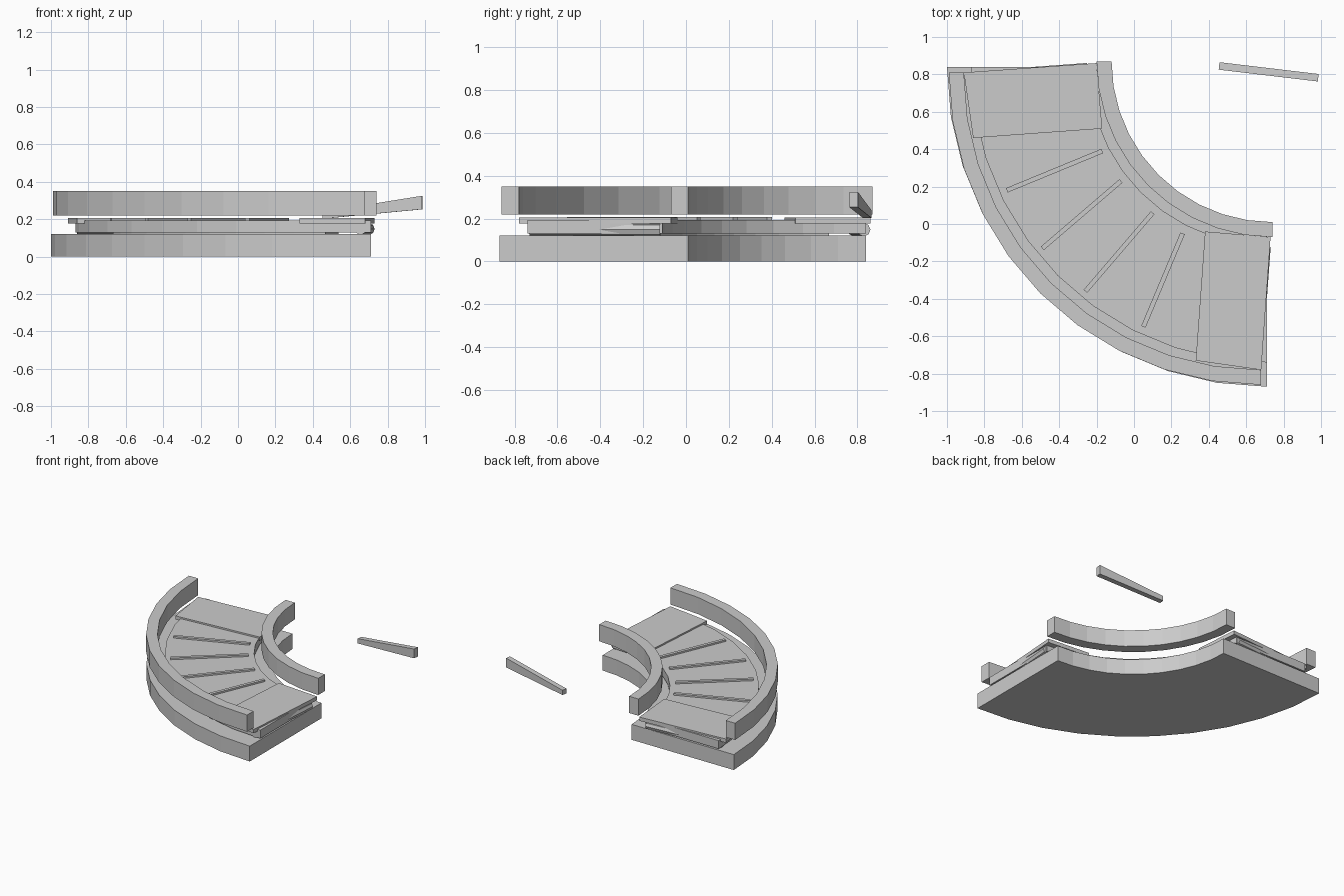
import bpy, bmesh, math
from mathutils import Vector

if "Cube" in bpy.data.objects:
    bpy.data.objects.remove(bpy.data.objects["Cube"])


def make_object(name, verts, faces):
    mesh = bpy.data.meshes.new(name)
    mesh.from_pydata(verts, [], faces)
    bm = bmesh.new()
    bm.from_mesh(mesh)
    bmesh.ops.recalc_face_normals(bm, faces=bm.faces)
    bm.to_mesh(mesh)
    bm.free()
    ob = bpy.data.objects.new(name, mesh)
    bpy.context.collection.objects.link(ob)
    return ob


def sector(name, centre, r_in, r_out, z0, z1, a0=180, a1=270, n=10):
    """Faceted quarter ring with a rectangular section."""
    section = [(r_in, z0), (r_out, z0), (r_out, z1), (r_in, z1)]
    verts, faces = [], [(0, 1, 2, 3), tuple(4 * n + k for k in range(4))]
    for i in range(n + 1):
        a = math.radians(a0 + (a1 - a0) * i / n)
        verts += [(centre[0] + r * math.cos(a), centre[1] + r * math.sin(a), z)
                  for r, z in section]
    for i in range(n):
        for k in range(4):
            j = (k + 1) % 4
            faces.append((4 * i + k, 4 * i + j, 4 * i + 4 + j, 4 * i + 4 + k))
    return make_object(name, verts, faces)


def hexahedron(name, bottom, top):
    return make_object(name, bottom + top,
                       [(3, 2, 1, 0), (4, 5, 6, 7)] +
                       [(k, (k + 1) % 4, 4 + (k + 1) % 4, 4 + k) for k in range(4)])


def plate(name, pts, z0, z1):
    return hexahedron(name, [(x, y, z0) for x, y in pts], [(x, y, z1) for x, y in pts])


def bar(name, a, b, width, za, zb):
    """Straight bar in plan; za and zb are (bottom, top) at either end."""
    d = Vector((b[0] - a[0], b[1] - a[1])).normalized() * width / 2
    corners = [(a[0] - d.y, a[1] + d.x, za), (a[0] + d.y, a[1] - d.x, za),
               (b[0] + d.y, b[1] - d.x, zb), (b[0] - d.y, b[1] + d.x, zb)]
    return hexahedron(name, [(x, y, z[0]) for x, y, z in corners],
                      [(x, y, z[1]) for x, y, z in corners])


def roller(name, a, b, radius):
    a, b = Vector(a), Vector(b)
    bm = bmesh.new()
    bmesh.ops.create_cone(bm, cap_ends=True, segments=8, radius1=radius,
                          radius2=radius, depth=(b - a).length)
    mesh = bpy.data.meshes.new(name)
    bm.to_mesh(mesh)
    bm.free()
    ob = bpy.data.objects.new(name, mesh)
    ob.location = (a + b) / 2
    ob.rotation_euler = (b - a).to_track_quat('Z', 'Y').to_euler()
    bpy.context.collection.objects.link(ob)


def swap(p):
    """Mirror a plan point across the bend's diagonal."""
    return (p[1] - 0.13, p[0] + 0.13) + tuple(p[2:])


CENTRE = (0.71, 0.84)

# Curved base, belt spacer and belt
sector("base", CENTRE, 0.83, 1.71, 0.0, 0.12)
sector("belt_spacer", CENTRE, 1.0, 1.40, 0.118, 0.131, 190, 260)
sector("belt", CENTRE, 0.95, 1.58, 0.13, 0.194)

# Guard rails
sector("outer_rail", (0.68, 0.81), 1.59, 1.67, 0.22, 0.35)
sector("inner_rail", (0.74, 0.87), 0.86, 0.94, 0.22, 0.35)

# End plates and rollers, one at each mouth of the bend
end = [(0.38, -0.04), (0.73, -0.07), (0.68, -0.78), (0.33, -0.73)]
plate("end_plate_front", end, 0.177, 0.206)
plate("end_plate_back", [swap(p) for p in end], 0.177, 0.206)
r0, r1 = (0.70, -0.12, 0.148), (0.655, -0.73, 0.148)
roller("roller_front", r0, r1, 0.031)
roller("roller_back", swap(r0), swap(r1), 0.031)

# Raised belt slats
slats = [((-0.68, 0.18), (-0.17, 0.39)), ((-0.49, -0.13), (-0.07, 0.23)),
         ((-0.26, -0.36), (0.10, 0.06)), ((0.05, -0.55), (0.26, -0.05))]
for i, (a, b) in enumerate(slats):
    bar(f"slat_{i + 1}", a, b, 0.025, (0.19, 0.207), (0.19, 0.207))

# Separate tapered diverter arm
bar("diverter_arm", (0.455, 0.845), (0.985, 0.782), 0.04, (0.203, 0.24), (0.253, 0.325))
